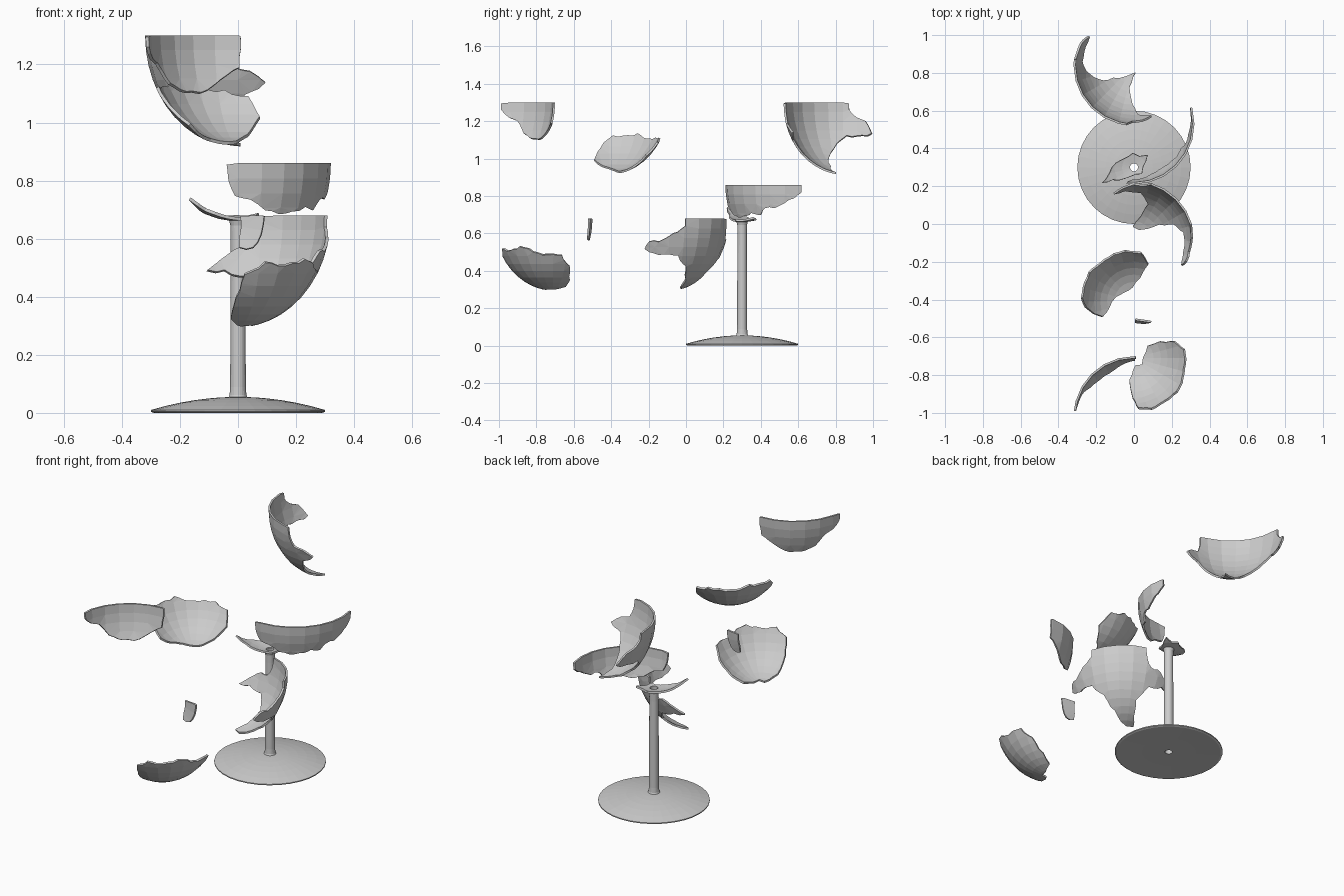
import bpy, bmesh, math, random
from mathutils import Vector

if "Cube" in bpy.data.objects:
    bpy.data.objects.remove(bpy.data.objects["Cube"])

random.seed(4)
SEG, RINGS = 24, 11
R, H, THICK = 0.32, 0.385, 0.011
HOLE = 4.0   # bowl angle of the hole over the hollow stem


def make_object(name, bm):
    bmesh.ops.recalc_face_normals(bm, faces=bm.faces)
    me = bpy.data.meshes.new(name)
    bm.to_mesh(me)
    bm.free()
    ob = bpy.data.objects.new(name, me)
    bpy.context.collection.objects.link(ob)
    return ob


def lathe(bm, profile, n, closed=True):
    rings = [[bm.verts.new((r * math.cos(2 * math.pi * i / n), r * math.sin(2 * math.pi * i / n), z))
              for i in range(n)] for r, z in profile]
    if closed:
        rings.append(rings[0])
    for a, b in zip(rings, rings[1:]):
        for i in range(n):
            j = (i + 1) % n
            bm.faces.new((a[i], a[j], b[j], b[i]))


def polar(a, t):
    return Vector((t * math.cos(math.radians(a)), t * math.sin(math.radians(a))))


# Crack lines on the unrolled bowl: (direction, bowl angle 0 = bottom, 90 = rim), degrees
CRACKS = {
    "AB": [(175, 110), (174, 84), (157, 75), (147, 64)],
    "AC": [(113, 60), (132, 59), (147, 64)],
    "AE": [(89, 73), (97, 69), (113, 60)],
    "AF": [(89, 73), (88, 84), (88, 110)],
    "EF": [(71, 110), (75, 80), (80, 73), (89, 73)],
    "EG": [(16, 110), (16, 84), (4, 78), (-6, 73), (-21, 71), (-27, 65)],
    "GD": [(-27, 65), (-38, 67), (-61, 63), (-71, 65)],
    "GB": [(-71, 65), (-82, 71), (-92, 73), (-96, 81), (-99, 110)],
    "BC": [(147, 64), (176, 62), (187, 55), (197, 45), (206, 36)],
    "BH": [(206, 36), (230, 14.5), (284, 7)],
    "BD": [(284, 7), (258, 22), (268, 42), (275, 58), (289, 65)],
    "CE": [(113, 60), (100, 60), (82, 56), (69, 42), (75, 25), (95, 14)],
    "CH": [(95, 14), (117, 12), (165, 18), (206, 36)],
    "DE": [(-27, 65), (-6, 60), (10, 59), (22, 48), (33, 31), (42, 18)],
    "DH": [(42, 18), (5, 9), (-40, 10), (-76, 7)],
    "EH": [(95, 14), (65, 12), (42, 18)],
}

# Shards: name, rim span, bounding cracks in order ("-" = reversed), y and z offsets
SHARDS = [
    ("rim_shard_left_back", (88, 175), "AB -AC -AE AF", -1.02, 0.915),
    ("rim_shard_left_front", (175, 261), "-GB -BD -BH -BC -AB", 0.84, 0.915),
    ("wall_shard_left", None, "BC -CH -CE AC", -0.41, 0.915),
    ("wall_shard_right", None, "DE DH BD -GD", -0.71, 0.295),
    ("rim_shard_right_back", (16, 71), "EF AE CE EH -DE -EG", -0.09, 0.295),
    ("rim_chip", (71, 88), "-AF -EF", -0.82, 0.295),
    ("rim_shard_right_front", (-99, 16), "EG GD GB", 0.53, 0.475),
    ("base_shard", None, "-CH EH DH -BH", 0.30, 0.66),
]


def jagged(points):
    pts = [polar(*p) for p in points]
    out = [pts[0]]
    for a, b in zip(pts, pts[1:]):
        n = max(1, round((b - a).length / 6))
        side = Vector((a.y - b.y, b.x - a.x)).normalized()
        for k in range(1, n):
            out.append(a.lerp(b, k / n) + side * random.uniform(-1.0, 1.0))
        out.append(b)
    return out


lines = {k: jagged(v) for k, v in CRACKS.items()}


def bowl_point(co):
    # wrap the flat disc onto the cup; height on the slab picks inner or outer skin
    t = math.radians(co.length if co.z == 0 else math.hypot(co.x, co.y))
    a = math.atan2(co.y, co.x)
    inset = THICK * (co.z + 0.5)
    r = (R - inset) * math.sin(t)
    return Vector((r * math.cos(a), r * math.sin(a), H - (H - inset) * math.cos(t)))


# Flat slab of the whole bowl, cut by each shard outline
bm = bmesh.new()
steps = [HOLE + (90 - HOLE) * i / RINGS for i in range(RINGS + 1)]
lathe(bm, [(t, -0.5) for t in steps] + [(t, 0.5) for t in reversed(steps)], SEG)
slab = make_object("bowl_slab", bm)


def make_shard(name, rim, bounds, y, z):
    outline = []
    if rim:
        n = max(2, round((rim[1] - rim[0]) / 8))
        outline += [polar(rim[0] + (rim[1] - rim[0]) * k / n, 110) for k in range(n)]
    for key in bounds.split():
        pts = lines[key.strip("-")]
        if key[0] == "-":
            pts = pts[::-1]
        outline += pts[:-1]
    bm = bmesh.new()
    low = [bm.verts.new((p.x, p.y, -3)) for p in outline]
    high = [bm.verts.new((p.x, p.y, 3)) for p in outline]
    bm.faces.new(low[::-1])
    bm.faces.new(high)
    for i in range(len(low)):
        j = (i + 1) % len(low)
        bm.faces.new((low[i], low[j], high[j], high[i]))
    cutter = make_object("cutter", bm)
    mod = slab.modifiers.new("cut", "BOOLEAN")
    mod.operation, mod.solver, mod.object = "INTERSECT", "EXACT", cutter
    dg = bpy.context.evaluated_depsgraph_get()
    dg.update()
    me = bpy.data.meshes.new_from_object(slab.evaluated_get(dg))
    slab.modifiers.remove(mod)
    bpy.data.objects.remove(cutter)
    bm = bmesh.new()
    bm.from_mesh(me)
    bmesh.ops.triangulate(bm, faces=[f for f in bm.faces if len(f.verts) > 4])
    for v in bm.verts:
        v.co = bowl_point(v.co)
    ob = make_object(name, bm)
    ob.location = (0, y, z)


for shard in SHARDS:
    make_shard(*shard)
bpy.data.objects.remove(slab)

# Foot: shallow dome with a thin rim and a small centre hole
bm = bmesh.new()
dome = [(r, 0.010 + 0.045 * (1 - (r / 0.3) ** 2)) for r in (0.3, 0.25, 0.2, 0.15, 0.1, 0.06, 0.027)]
lathe(bm, [(0.021, 0.004), (0.15, 0.003), (0.29, 0.0), (0.3, 0.004)] + dome + [(0.021, 0.055)], 32)
make_object("foot", bm).location.y = 0.3

# Stem: hollow tube with small flares at both ends
bm = bmesh.new()
lathe(bm, [(0.034, 0.05), (0.029, 0.062), (0.027, 0.09), (0.025, 0.60), (0.026, 0.645), (0.031, 0.664),
           (0.021, 0.664), (0.021, 0.05)], 24)
make_object("stem", bm).location.y = 0.3
